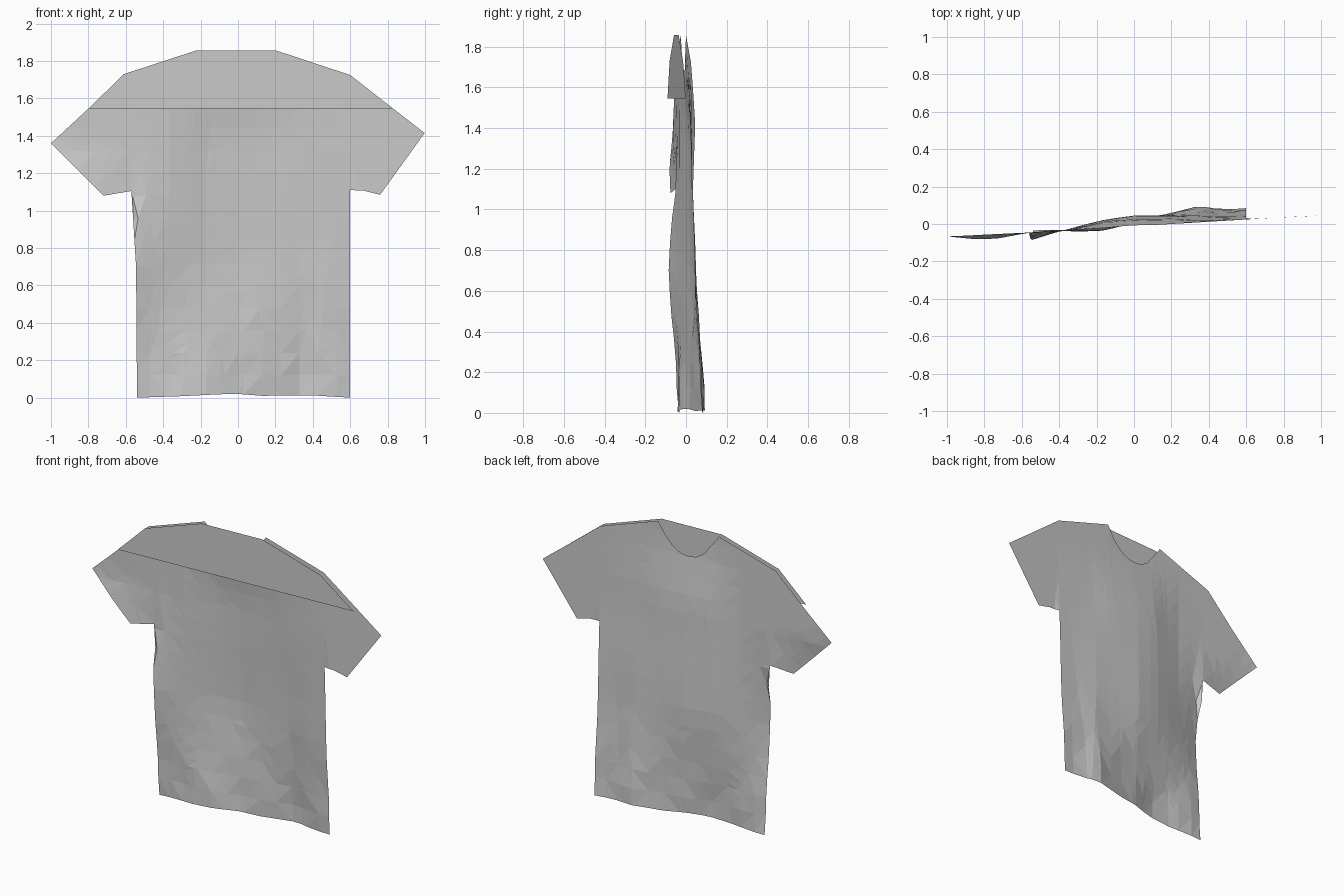
import bpy, bmesh, math

if "Cube" in bpy.data.objects:
    bpy.data.objects.remove(bpy.data.objects["Cube"])

HEM = [(-.54, 0), (-.3, .008), (-.1, .018), (0, .02), (.13, .01), (.4, .012), (.6, 0)]
RIGHT = [(.6, 1.11), (.67, 1.107), (.76, 1.085)]
R_TOP = [(.998, 1.415), (.83, 1.545), (.6, 1.725), (.2, 1.857)]
L_TOP = [(-.22, 1.857), (-.61, 1.73), (-.80, 1.545), (-1, 1.36)]
LEFT = [(-.72, 1.08), (-.57, 1.105), (-.545, .7)]

# Depth of the cloth across the width, at the hem, the waist and the chest
AT_HEM = [(-.54, -.035), (-.45, -.03), (-.3, -.042), (-.15, -.035), (0, .01),
          (.2, .06), (.35, .098), (.47, .075), (.6, .085)]
AT_WAIST = [(-.54, -.085), (-.45, -.055), (-.3, -.012), (-.15, .025), (0, .045),
            (.2, .045), (.35, .05), (.47, .042), (.6, .045)]
AT_CHEST = [(-1, -.066), (-.55, -.045), (-.35, -.03), (-.15, .015), (0, .025),
            (.2, .028), (.35, .022), (.6, .026), (1, .045)]


def lookup(table, x):
    if x <= table[0][0]:
        return table[0][1]
    for (x0, y0), (x1, y1) in zip(table, table[1:]):
        if x <= x1:
            return y0 + (y1 - y0) * (x - x0) / (x1 - x0)
    return table[-1][1]


def neck(low, n=8):
    # rounded neckline from right to left, dipping to height low
    pts = []
    for i in range(1, n):
        t = 1 - 2 * i / n
        pts.append((-.01 + .21 * t, 1.857 - (1.857 - low) * (1 - abs(t) ** 2.2)))
    return pts


def drape(x, z):
    # blend the depth curves up the height, adding small creases near the hem
    rows = [(0, lookup(AT_HEM, x)), (.7, lookup(AT_WAIST, x)),
            (1.35, lookup(AT_CHEST, x)), (1.75, .06 * x - .012)]
    for (z0, y0), (z1, y1) in zip(rows, rows[1:]):
        if z <= z1 or z1 == 1.75:
            t = min(1, max(0, (z - z0) / (z1 - z0)))
            t = t * .5 + (3 * t * t - 2 * t ** 3) * .5
            y = y0 + (y1 - y0) * t
            break
    if z < 1.35 and x < -.56:      # sleeves follow the chest curve
        y = lookup(AT_CHEST, x) + .5 * (x + .55) * (1.35 - z)
    if z < 1.35 and x > .62:
        y = lookup(AT_CHEST, x)
    y += .006 * math.sin(17 * x + 14 * z) * max(0, 1 - z / .6) * min(1, z / .1)
    return y


def add_mesh(name, bm):
    me = bpy.data.meshes.new(name)
    bm.to_mesh(me)
    bm.free()
    bpy.context.collection.objects.link(bpy.data.objects.new(name, me))


# Shirt body: one flat cut sheet, sliced into a grid and then draped
bm = bmesh.new()
outline = HEM + RIGHT + R_TOP + neck(1.68) + L_TOP + LEFT
face = bm.faces.new([bm.verts.new((x, 0, z)) for x, z in outline])
bmesh.ops.triangulate(bm, faces=[face])
cuts = [((i * .1 + .03, 0, 0), (1, 0, 0)) for i in range(-10, 10)]
cuts += [((0, 0, i * .12), (0, 0, 1)) for i in range(1, 16)]
for co, no in cuts:
    bmesh.ops.bisect_plane(bm, geom=bm.verts[:] + bm.edges[:] + bm.faces[:],
                           dist=1e-5, plane_co=co, plane_no=no)
slanted = [e for e in bm.edges if len(e.link_faces) == 2
           and abs(e.verts[0].co.x - e.verts[1].co.x) > 1e-4
           and abs(e.verts[0].co.z - e.verts[1].co.z) > 1e-4]
bmesh.ops.dissolve_limit(bm, angle_limit=.01, verts=[], edges=slanted)
bmesh.ops.triangulate(bm, faces=bm.faces[:])
for v in bm.verts:
    v.co.y = drape(v.co.x, v.co.z)
bmesh.ops.recalc_face_normals(bm, faces=bm.faces[:])
add_mesh("shirt_body", bm)

# Yoke: flat upright panel in front of the upper body
bm = bmesh.new()
shape = R_TOP[1:] + neck(1.77) + L_TOP[:-1]
face = bm.faces.new([bm.verts.new((x, .055 * x - .047, z)) for x, z in shape])
bmesh.ops.triangulate(bm, faces=[face])
add_mesh("shoulder_yoke", bm)
